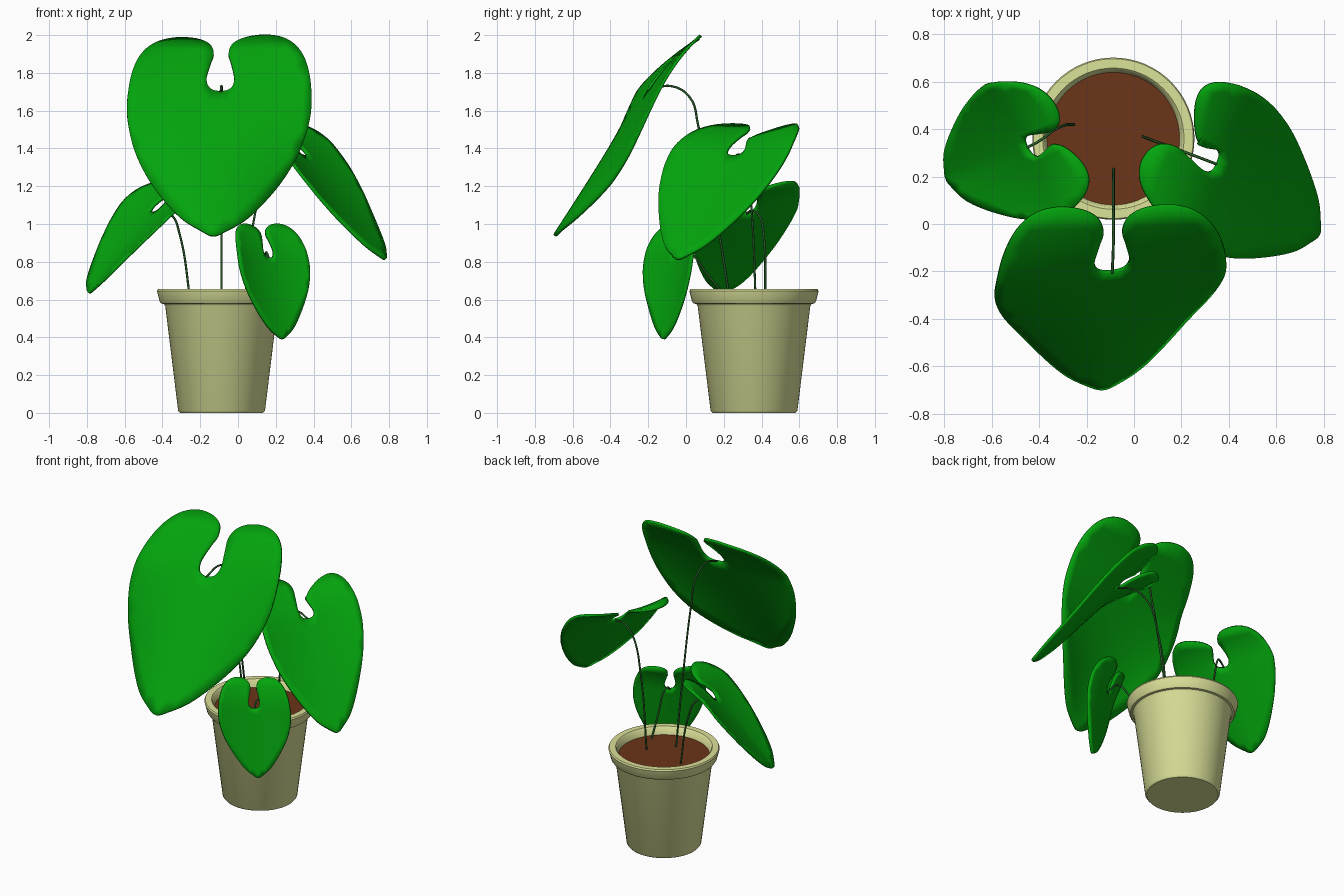
import bpy, bmesh, math
from mathutils import Vector
from mathutils.geometry import delaunay_2d_cdt

if "Cube" in bpy.data.objects:
    bpy.data.objects.remove(bpy.data.objects["Cube"])


def material(name, rgb):
    m = bpy.data.materials.new(name)
    m.diffuse_color = (*rgb, 1)
    m.use_nodes = True
    m.node_tree.nodes["Principled BSDF"].inputs["Base Color"].default_value = m.diffuse_color
    return m


GREEN = material("leaf_green", (0.001, 0.37, 0.004))
STEM = material("stem_green", (0.02, 0.10, 0.02))
CLAY = material("pale_clay", (0.72, 0.76, 0.32))
SOIL = material("soil_brown", (0.15, 0.035, 0.009))
POT_X, POT_Y = -0.087, 0.36


def finish(bm, name, mat, angle=None):
    me = bpy.data.meshes.new(name)
    bm.to_mesh(me)
    bm.free()
    ob = bpy.data.objects.new(name, me)
    bpy.context.collection.objects.link(ob)
    me.materials.append(mat)
    bpy.ops.object.select_all(action='DESELECT')
    ob.select_set(True)
    bpy.context.view_layer.objects.active = ob
    if angle:
        bpy.ops.object.shade_smooth_by_angle(angle=math.radians(angle))
    else:
        bpy.ops.object.shade_smooth()
    return ob


def lathe(name, profile, mat, angle):
    bm = bmesh.new()
    vs = [bm.verts.new((POT_X + r, POT_Y, z)) for r, z in profile]
    es = [bm.edges.new(p) for p in zip(vs, vs[1:])]
    bmesh.ops.spin(bm, geom=vs + es, cent=(POT_X, POT_Y, 0), axis=(0, 0, 1),
                   angle=math.tau, steps=64, use_merge=True)
    bmesh.ops.remove_doubles(bm, verts=bm.verts, dist=1e-4)
    bmesh.ops.recalc_face_normals(bm, faces=bm.faces)
    return finish(bm, name, mat, angle)


# Half outline of a leaf: notch at (0, 0), round lobe, tip at (0, -1)
HALF = [(0.11, 0.02), (0.15, 0.09), (0.11, 0.21), (0.08, 0.29), (0.13, 0.37),
        (0.27, 0.42), (0.49, 0.435), (0.70, 0.395), (0.86, 0.29), (0.96, 0.12),
        (0.995, -0.10), (0.945, -0.28), (0.83, -0.46), (0.61, -0.68), (0.36, -0.87),
        (0.14, -0.97)]


def smooth_loop(pts, steps=5):
    out, n = [], len(pts)
    for i in range(n):
        a, b, c, d = (Vector(pts[(i + k) % n]) for k in (-1, 0, 1, 2))
        for s in range(steps):
            t = s / steps
            out.append(0.5 * (2 * b + (c - a) * t + (2 * a - 5 * b + 4 * c - d) * t * t
                              + (3 * b - a - 3 * c + d) * t ** 3))
    return out


def flat_leaf():
    loop = smooth_loop([(0, 0)] + HALF + [(0, -1.01)] + [(-u, v) for u, v in reversed(HALF)])
    n = len(loop)
    grid = [Vector((i * 0.1, j * 0.08)) for i in range(-9, 10) for j in range(-12, 6)]
    grid = [p for p in grid if min((p - q).length for q in loop) > 0.05]
    edges = [(i, (i + 1) % n) for i in range(n)]
    verts, _, faces, *_ = delaunay_2d_cdt(loop + grid, edges, [], 1, 1e-5)
    return verts, faces


FLAT_VERTS, FLAT_FACES = flat_leaf()


def leaf(name, notch, tip, side, bend, cup, twist, fold=0.0, short=0.0, droop=0.0, taper=0.0):
    """Place the flat heart by notch, tip and half-width vector, then curve it."""
    notch, tip, side = Vector(notch), Vector(tip), Vector(side)
    up = notch - tip
    normal = side.cross(up).normalized() * up.length
    bm = bmesh.new()
    vs = []
    for u, v in FLAT_VERTS:
        if v > 0 and u > 0:
            v *= 1 - short * (1 - u) * min(1, u / 0.1)
        lobe, low = max(v, 0), max(-v, 0)
        u *= 1 - taper * low * max(0, 1 - low)
        h = cup * u * u + twist * u * lobe + droop * max(u, 0) * low
        h -= bend * lobe ** 2 + fold * u * u * low * min(1, 0.4 + low)
        vs.append(bm.verts.new(notch + side * u + up * v + normal * h))
    for f in FLAT_FACES:
        bm.faces.new([vs[i] for i in f])
    bmesh.ops.delete(bm, geom=[v for v in bm.verts if not v.link_faces], context='VERTS')
    bmesh.ops.recalc_face_normals(bm, faces=bm.faces)
    ob = finish(bm, name, GREEN)
    m = ob.modifiers.new("thickness", 'SOLIDIFY')
    m.thickness, m.offset = 0.016, 0


def stem(name, pts):
    cu = bpy.data.curves.new(name, 'CURVE')
    cu.dimensions = '3D'
    cu.bevel_depth, cu.bevel_resolution = 0.006, 2
    cu.use_fill_caps = True
    sp = cu.splines.new('BEZIER')
    sp.bezier_points.add(len(pts) - 1)
    for bp, p in zip(sp.bezier_points, pts):
        bp.co = p
        bp.handle_left_type = bp.handle_right_type = 'AUTO'
    ob = bpy.data.objects.new(name, cu)
    bpy.context.collection.objects.link(ob)
    cu.materials.append(STEM)


# Pot with rolled rim, and soil
lathe("pot", [(0, 0), (0.220, 0), (0.230, 0.012), (0.298, 0.565), (0.306, 0.577),
              (0.320, 0.579), (0.328, 0.59), (0.342, 0.645), (0.337, 0.655),
              (0.298, 0.655), (0.290, 0.648), (0.276, 0.59), (0.272, 0.56)], CLAY, 40)
lathe("soil", [(0, 0.605), (0.280, 0.605)], SOIL, 40)

# Leaves: notch, tip, half-width vector, then curvature amounts
leaf("large_front_leaf", (-0.096, -0.20, 1.70), (-0.13, -0.69, 0.945),
     (0.490, 0.05, -0.01), bend=0.42, cup=0.0, twist=0.12, fold=0.24)
leaf("right_leaf", (0.35, 0.25, 1.36), (0.775, -0.04, 0.82),
     (0.145, 0.315, 0), bend=0.7, cup=0.06, twist=0.08, fold=0.04, short=0.5, taper=0.1)
leaf("left_leaf", (-0.45, 0.32, 1.06), (-0.785, 0.19, 0.64),
     (0.155, -0.285, -0.005), bend=0.6, cup=0.07, twist=-0.12, short=0.25,
     droop=0.12, taper=0.4)
leaf("small_front_leaf", (0.165, -0.06, 0.82), (0.235, -0.12, 0.395),
     (0.185, 0.125, 0), bend=0.5, cup=0.09, twist=0.0)

# Stems from the soil to each notch
stem("large_front_stem", [(-0.087, 0.235, 0.58), (-0.087, 0.15, 1.1), (-0.087, 0.065, 1.52),
                          (-0.087, 0.02, 1.67), (-0.087, -0.08, 1.73), (-0.092, -0.21, 1.70)])
stem("right_stem", [(0.035, 0.37, 0.58), (0.10, 0.345, 1.1), (0.17, 0.32, 1.31),
                    (0.25, 0.29, 1.365), (0.355, 0.25, 1.355)])
stem("left_stem", [(-0.25, 0.42, 0.58), (-0.31, 0.41, 0.95), (-0.345, 0.39, 1.04),
                   (-0.40, 0.35, 1.07), (-0.455, 0.32, 1.055)])
stem("small_front_stem", [(0.10, 0.24, 0.58), (0.13, 0.10, 0.75), (0.145, 0.04, 0.83),
                          (0.15, -0.01, 0.85), (0.165, -0.062, 0.815)])
